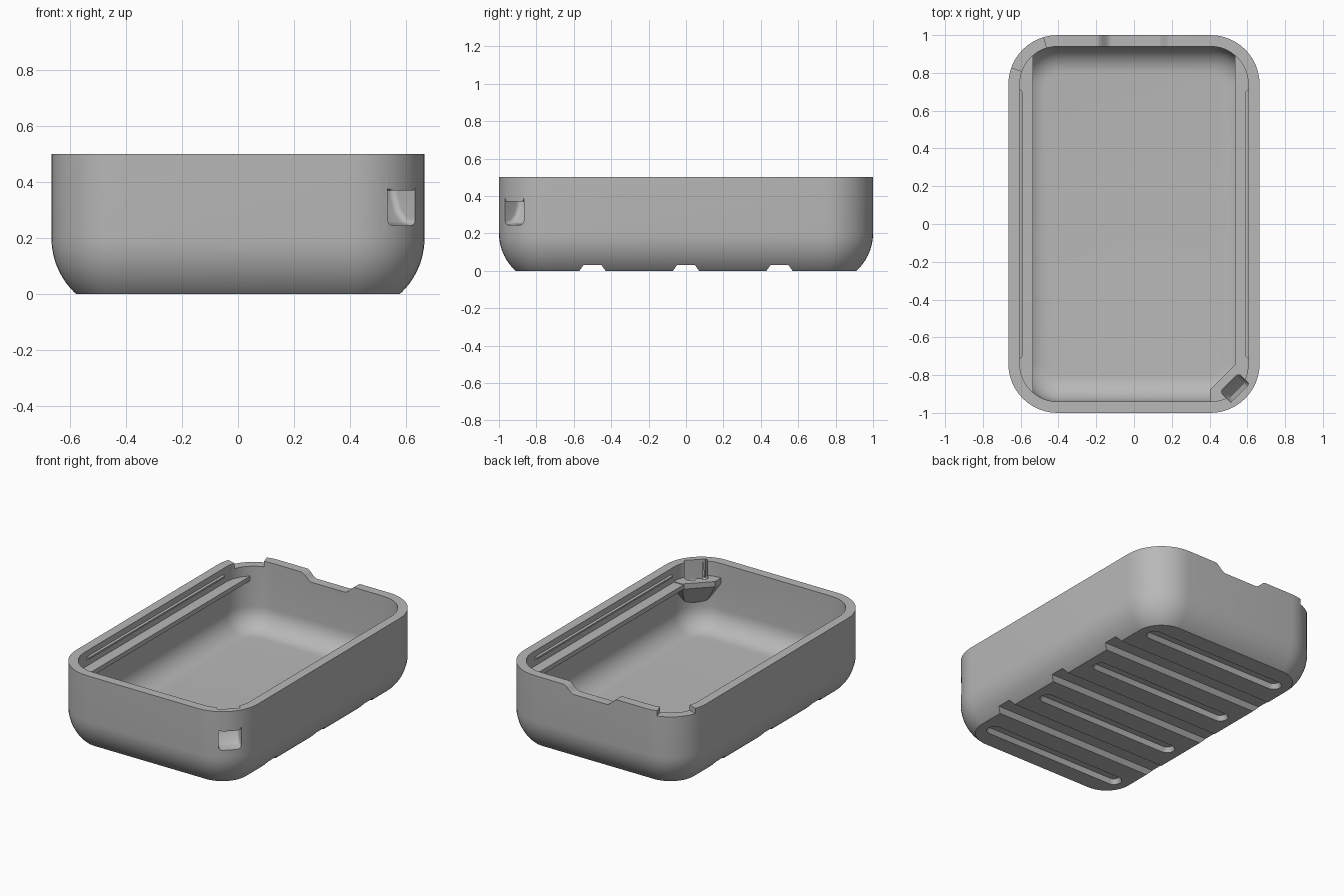
import bpy, bmesh
from math import sin, cos, pi, sqrt, radians
from mathutils import Matrix, Vector

if "Cube" in bpy.data.objects:
    bpy.data.objects.remove(bpy.data.objects["Cube"])

HX, HY, TOP, R = 0.665, 1.0, 0.5, 0.26      # half sizes, height, plan corner radius
CX, CY = HX - R, HY - R                     # corner arc centre

grey = bpy.data.materials.new("plain grey")
grey.use_nodes = True
grey.diffuse_color = (0.48, 0.48, 0.48, 1)
grey.node_tree.nodes["Principled BSDF"].inputs["Base Color"].default_value = grey.diffuse_color


def finish(name, bm):
    bmesh.ops.recalc_face_normals(bm, faces=bm.faces)
    mesh = bpy.data.meshes.new(name)
    bm.to_mesh(mesh)
    bm.free()
    mesh.materials.append(grey)
    ob = bpy.data.objects.new(name, mesh)
    bpy.context.collection.objects.link(ob)
    return ob


def hull(name, points):
    bm = bmesh.new()
    for p in points:
        bm.verts.new(p)
    bmesh.ops.convex_hull(bm, input=bm.verts)
    bmesh.ops.dissolve_limit(bm, angle_limit=0.01, verts=bm.verts, edges=bm.edges)
    return finish(name, bm)


def prism(name, pts, matrix, half, bevel=0):
    """Profile in local XY, extruded both ways along local Z."""
    bm = bmesh.new()
    a = [bm.verts.new((x, y, -half)) for x, y in pts]
    b = [bm.verts.new((x, y, half)) for x, y in pts]
    caps = [bm.faces.new(a[::-1]), bm.faces.new(b)]
    for i in range(len(a)):
        j = (i + 1) % len(a)
        bm.faces.new((a[i], a[j], b[j], b[i]))
    if bevel:
        edges = list({e for f in caps for e in f.edges})
        bmesh.ops.bevel(bm, geom=edges, offset=bevel, segments=4, profile=0.5, affect='EDGES')
    bm.transform(matrix)
    return finish(name, bm)


def axes(x, y, z, origin=(0, 0, 0)):
    m = Matrix((x, y, z)).transposed().to_4x4()
    m.translation = Vector(origin)
    return m


def ring(bm, inset, z, n=12):
    r, verts = R - inset, []
    for k, (sx, sy) in enumerate(((1, 1), (-1, 1), (-1, -1), (1, -1))):
        for i in range(n + 1):
            a = pi / 2 * (k + i / n)
            verts.append(bm.verts.new((sx * CX + r * cos(a), sy * CY + r * sin(a), z)))
    return verts


# Tray shell: outer fillet cut flat at the base, rim, inner wall, inner fillet
FILLET, FZ, WALL, FLOOR, IN = 0.27, 0.2, 0.06, 0.06, 0.14
profile = []
for i in range(11):
    z = FZ * (1 - cos(pi / 2 * i / 10)) if i else 0
    profile.append((FILLET - sqrt(FILLET ** 2 - (FZ - z) ** 2), z))
profile += [(0, TOP), (WALL, TOP)]
for i in range(11):
    a = pi / 2 * i / 10
    profile.append((WALL + IN * (1 - cos(a)), FLOOR + IN * (1 - sin(a))))
bm = bmesh.new()
rings = [ring(bm, *p) for p in profile]
for lo, hi in zip(rings, rings[1:]):
    for i in range(len(lo)):
        j = (i + 1) % len(lo)
        bm.faces.new((lo[i], lo[j], hi[j], hi[i]))
bm.faces.new(rings[0][::-1])
bm.faces.new(rings[-1])
tray = finish("tray", bm)

adds, cuts = [], []

# Side rails: a deep shelf with a slim retaining rib above it
for s in (-1, 1):
    plan = [(x * s, y * t) for t in (-1, 1) for x, y in ((0.535, 0.9), (0.58, 0.87), (0.63, 0.76))]
    pts = [(x, y, z) for x, y in plan for z in (0.4, 0.37)]
    pts += [(0.63 * s, y, 0.3) for y in (-0.76, 0.76)]
    adds.append(hull("shelf_rail", pts))
    adds.append(hull("upper_rib", [(x * s, y * t, z) for t in (-1, 1) for x, y, z in
                                   ((0.59, 0.7, 0.447), (0.59, 0.7, 0.458),
                                    (0.63, 0.74, 0.44), (0.63, 0.74, 0.465))]))

# Corner boss that carries the strap opening
rad = Vector((1, -1, 0)).normalized()
tan = Vector((1, 1, 0)).normalized()
corner = Vector((CX, -CY, 0))
boss = [(r, t * s, z) for s in (-1, 1) for r, t, z in
        ((0.095, 0.1, 0.405), (0.16, 0.165, 0.405), (0.2, 0.15, 0.405), (0.23, 0.08, 0.405),
         (0.095, 0.1, 0.37), (0.16, 0.165, 0.37), (0.22, 0.06, 0.2))]
adds.append(hull("corner_boss", [corner + rad * r + tan * t + Vector((0, 0, z)) for r, t, z in boss]))

# Strap opening: drops in from above and bends out through the corner
channel = [(0.14, 0.6), (0.14, 0.35), (0.165, 0.29), (0.2, 0.255), (0.24, 0.245), (0.34, 0.245),
           (0.34, 0.37), (0.22, 0.37), (0.22, 0.6)]
up = Vector((0, 0, 1))
cuts.append(prism("strap_cutter", channel, axes(rad, up, rad.cross(up), corner), 0.07, 0.022))

# Dip in the back rim with soft ends
dip = [(-0.2, 0.6)]
for i in range(9):
    dip.append((-0.2 + 0.08 * i / 8, TOP + 0.001 - 0.025 * (1 - cos(pi * i / 8))))
dip += [(-x, z) for x, z in reversed(dip)]
cuts.append(prism("dip_cutter", dip, axes((1, 0, 0), (0, 0, 1), (0, -1, 0), (0, 1, 0)), 0.12))

# Stepped notch in the rim of the back right corner
wedge = [(0.12 * cos(radians(a)), 0.12 * sin(radians(a))) for a in (160, 107)]
wedge += [(0.4 * cos(radians(a)), 0.4 * sin(radians(a))) for a in (107, 133, 160)]
cuts.append(prism("notch_cutter", wedge, Matrix.Translation((-CX, CY, TOP + 0.06)), 0.095))

# Underside: three open grooves and four closed slots between them
groove = [(-0.077, -0.01), (0.077, -0.01), (0.048, 0.03), (-0.048, 0.03)]
for y in (-0.5, 0, 0.5):
    cuts.append(prism("groove_cutter", groove, axes((0, 1, 0), (0, 0, 1), (1, 0, 0), (0, y, 0)), 0.8))
for y in (-0.75, -0.25, 0.25, 0.75):
    pts = []
    for r, z in ((0.053, -0.01), (0.033, 0.03)):
        for i in range(24):
            a = 2 * pi * (i + 0.5) / 24
            side = 0.47 if cos(a) > 0 else -0.47
            pts.append((side + r * cos(a), y + r * sin(a), z))
    cuts.append(hull("slot_cutter", pts))

# Join the additions, then carve
bpy.context.view_layer.objects.active = tray
for tools, op in ((adds, 'UNION'), (cuts, 'DIFFERENCE')):
    for tool in tools:
        mod = tray.modifiers.new(tool.name, 'BOOLEAN')
        mod.operation, mod.solver, mod.object = op, 'EXACT', tool
        bpy.ops.object.modifier_apply(modifier=mod.name)
        bpy.data.objects.remove(tool)

bpy.ops.object.select_all(action='DESELECT')
tray.select_set(True)
bpy.ops.object.shade_smooth_by_angle(angle=radians(30))
